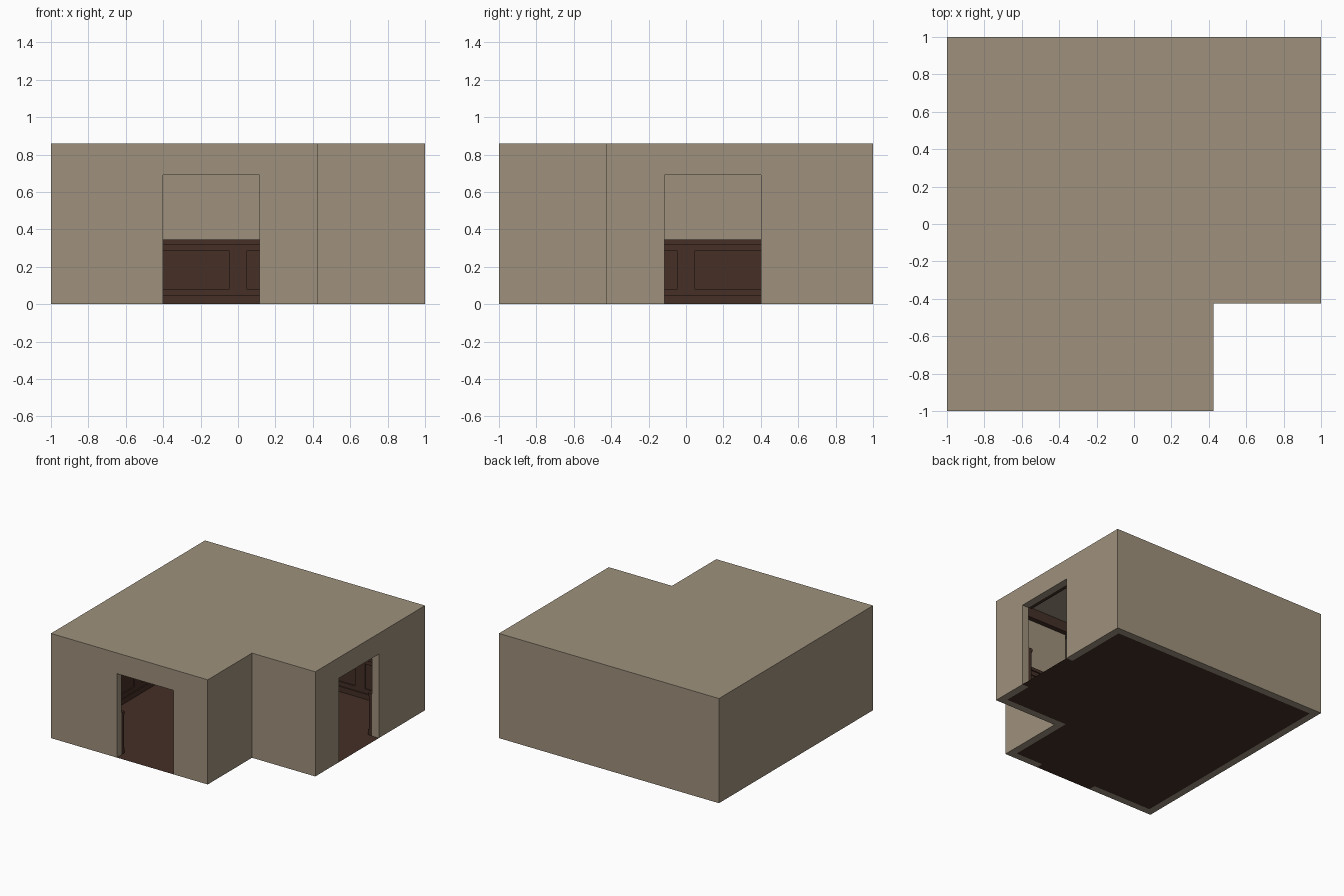
import bpy, bmesh
from mathutils import Vector

if "Cube" in bpy.data.objects:
    bpy.data.objects.remove(bpy.data.objects["Cube"])

H = 0.86            # room height
T = 0.06            # wall thickness
C = 0.425           # notch corner
D0, D1, DH = -0.40, 0.115, 0.69   # door span and height


def material(name, rgb):
    m = bpy.data.materials.new(name)
    m.diffuse_color = (*rgb, 1)
    m.use_nodes = True
    m.node_tree.nodes["Principled BSDF"].inputs["Base Color"].default_value = m.diffuse_color
    return m


PLASTER = material("tan plaster", (0.345, 0.285, 0.205))
WOOD = material("dark brown wood", (0.058, 0.028, 0.019))


def outline(d):
    """L-shaped plan moved inward by d, counter-clockwise."""
    return [Vector(p) for p in ((-1 + d, -1 + d), (C - d, -1 + d), (C - d, -C + d),
                                (1 - d, -C + d), (1 - d, 1 - d), (-1 + d, 1 - d))]


def finish(bm, name, mat):
    me = bpy.data.meshes.new(name)
    bm.to_mesh(me)
    bm.free()
    me.materials.append(mat)
    ob = bpy.data.objects.new(name, me)
    bpy.context.collection.objects.link(ob)
    return ob


def add_box(bm, a, b):
    lo = [min(p, q) for p, q in zip(a, b)]
    hi = [max(p, q) for p, q in zip(a, b)]
    vs = bmesh.ops.create_cube(bm, size=1)["verts"]
    for v in vs:
        v.co = [l if c < 0 else h for l, h, c in zip(lo, hi, v.co)]


# door cutters for the front and right walls
def cutter(name, a, b):
    bm = bmesh.new()
    add_box(bm, a, b)
    ob = finish(bm, name, WOOD)
    ob.hide_render = True
    return ob


cutters = [cutter("front_door_cutter", (D0, -1.1, -0.1), (D1, -0.8, DH)),
           cutter("right_door_cutter", (0.8, -D1, -0.1), (1.1, -D0, DH))]


def ring(name, mat, d0, d1, z0, z1, doors=True):
    """Band following the plan between two insets, with the doors cut out."""
    bm = bmesh.new()
    loops = [[bm.verts.new((p.x, p.y, z)) for p in outline(d)]
             for d, z in ((d0, z0), (d1, z0), (d1, z1), (d0, z1))]
    for k in range(4):
        a, b = loops[k], loops[(k + 1) % 4]
        for i in range(6):
            j = (i + 1) % 6
            bm.faces.new((a[i], a[j], b[j], b[i]))
    bmesh.ops.recalc_face_normals(bm, faces=bm.faces)
    ob = finish(bm, name, mat)
    if doors:
        bpy.context.view_layer.objects.active = ob
        for c in cutters:
            m = ob.modifiers.new("door", 'BOOLEAN')
            m.operation, m.solver, m.object = 'DIFFERENCE', 'EXACT', c
            # each wall gets its doorway as a real cut
            bpy.ops.object.modifier_apply(modifier=m.name)
    return ob


# shell and wooden trim bands
ring("walls", PLASTER, 0, T, 0, H)
ring("baseboard", WOOD, T, T + 0.04, 0.002, 0.045)
ring("wainscot_back", WOOD, T, T + 0.02, 0.045, 0.32)
ring("wainscot_lower_rail", WOOD, T, T + 0.03, 0.045, 0.08)
ring("wainscot_upper_rail", WOOD, T, T + 0.03, 0.285, 0.32)
ring("chair_rail", WOOD, T, T + 0.04, 0.32, 0.345)
ring("crown_moulding", WOOD, T, T + 0.04, H - 0.085, H - 0.002, doors=False)

# wainscot stiles, evenly spaced along every inner wall
bm = bmesh.new()
pts = outline(T)
for i, p in enumerate(pts):
    q = pts[(i + 1) % 6]
    length = (q - p).length
    along = (q - p) / length
    inward = Vector((-along.y, along.x))
    n = round(length / 0.47)
    spans = [(max(0, k * length / n - 0.045), min(length, k * length / n + 0.045))
             for k in range(n + 1)]
    door = None
    if i == 0:
        door = (D0 - p.x, D1 - p.x)
    elif i == 3:
        door = (-D1 - p.y, -D0 - p.y)
    if door:
        spans = [s for s in spans if s[1] < door[0] or s[0] > door[1]]
        spans += [(door[0] - 0.06, door[0]), (door[1], door[1] + 0.06)]
    for s0, s1 in spans:
        a, b = p + along * s0, p + along * s1 + inward * 0.03
        add_box(bm, (a.x, a.y, 0.08), (b.x, b.y, 0.285))
finish(bm, "wainscot_stiles", WOOD)

# trim over the doors on the room side
bm = bmesh.new()
add_box(bm, (D0, -1 + T, DH), (D1, -1 + T + 0.03, DH + 0.025))
add_box(bm, (1 - T - 0.03, -D1, DH), (1 - T, -D0, DH + 0.025))
finish(bm, "door_head_trim", WOOD)


# floor and ceiling sheets
def sheet(name, mat, z, polys):
    bm = bmesh.new()
    for poly in polys:
        bm.faces.new([bm.verts.new((p[0], p[1], z)) for p in poly])
    return finish(bm, name, mat)


sheet("ceiling", PLASTER, H, [outline(T)])
sheet("floor", WOOD, 0, [
    outline(T),
    [(D0, -1), (D1, -1), (D1, -1 + T), (D0, -1 + T)],
    [(1 - T, -D1), (1, -D1), (1, -D0), (1 - T, -D0)]])

for c in cutters:
    bpy.data.objects.remove(c, do_unlink=True)
